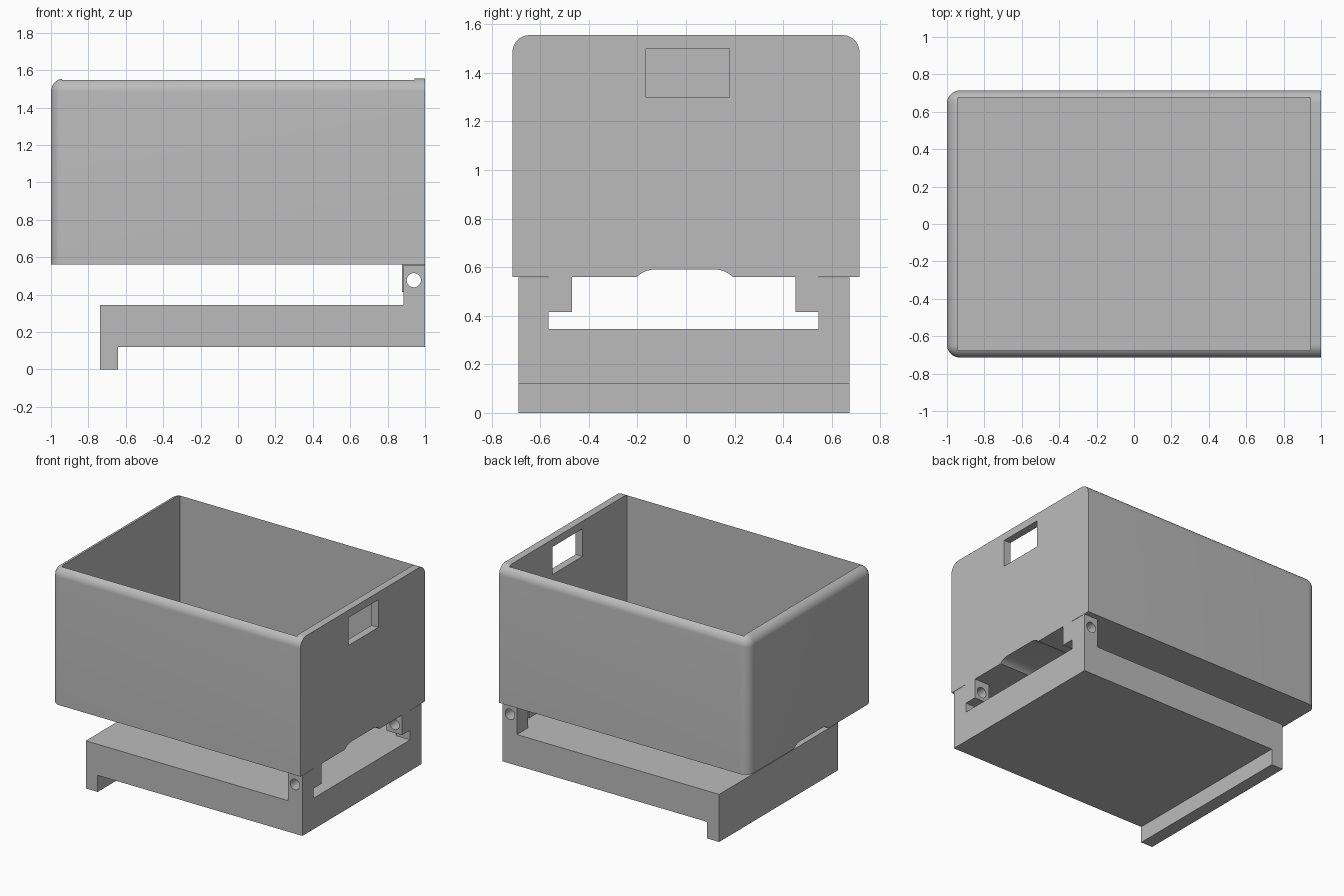
import bpy, bmesh, math
from mathutils import Matrix, Vector

cube = bpy.data.objects.get("Cube")
if cube:
    bpy.data.objects.remove(cube, do_unlink=True)

grey = bpy.data.materials.new("light grey plastic")
grey.use_nodes = True
grey.diffuse_color = (0.5, 0.5, 0.5, 1)
grey.node_tree.nodes["Principled BSDF"].inputs["Base Color"].default_value = (0.5, 0.5, 0.5, 1)


def finish(name, bm):
    bmesh.ops.recalc_face_normals(bm, faces=bm.faces)
    mesh = bpy.data.meshes.new(name)
    bm.to_mesh(mesh)
    bm.free()
    mesh.materials.append(grey)
    obj = bpy.data.objects.new(name, mesh)
    bpy.context.collection.objects.link(obj)
    return obj


def box_mesh(x, y, z):
    bm = bmesh.new()
    bmesh.ops.create_cube(bm, size=1)
    for v in bm.verts:
        v.co = Vector(r[0] if c < 0 else r[1] for c, r in zip(v.co, (x, y, z)))
    return bm


def box(name, x, y, z):
    return finish(name, box_mesh(x, y, z))


def prism(name, points, offset):
    """Extrude a closed outline of 3D points along the offset."""
    bm = bmesh.new()
    face = bm.faces.new([bm.verts.new(p) for p in points])
    new = bmesh.ops.extrude_face_region(bm, geom=[face])["geom"]
    bmesh.ops.translate(bm, vec=offset, verts=[g for g in new if isinstance(g, bmesh.types.BMVert)])
    return finish(name, bm)


def combine(target, tool, operation="DIFFERENCE"):
    """Apply a boolean and discard its tool."""
    tool.hide_render = True
    mod = target.modifiers.new("combine", "BOOLEAN")
    mod.operation, mod.solver, mod.object = operation, "EXACT", tool
    bpy.context.view_layer.objects.active = target
    bpy.ops.object.modifier_apply(modifier=mod.name)
    bpy.data.objects.remove(tool, do_unlink=True)


def drill(target):
    """Hinge pin hole running across the model."""
    bm = bmesh.new()
    bmesh.ops.create_cone(bm, cap_ends=True, segments=40, radius1=0.038, radius2=0.038, depth=2,
                          matrix=Matrix.Translation((0.94, 0, 0.477)) @ Matrix.Rotation(math.pi / 2, 4, "X"))
    combine(target, finish("pin_cutter", bm))


# Bin: the top and rear edges are rounded, the hinge end and bottom stay sharp
floor, top = 0.56, 1.555
bm = box_mesh((-1, 1), (-0.714, 0.714), (floor, top))


def rounded(edge):
    a, b = (v.co for v in edge.verts)
    mid = (a + b) / 2
    on_top = mid.z > top - 0.01 and mid.x < 0.9
    rear_corner = mid.x < -0.9 and abs(mid.y) > 0.7 and abs(a.z - b.z) > 0.1
    return on_top or rear_corner


bmesh.ops.bevel(bm, geom=[e for e in bm.edges if rounded(e)], offset=0.07,
                offset_type="OFFSET", segments=10, profile=0.5, affect="EDGES")
storage_bin = finish("storage_bin", bm)

# Inside of the bin and the window in the hinge end
combine(storage_bin, box("cavity_cutter", (-0.94, 0.945), (-0.676, 0.676), (floor + 0.06, 2)))
combine(storage_bin, box("window_cutter", (0.8, 1.2), (-0.165, 0.18), (1.3, 1.5)))

# Hinge lugs under the bin
for y in ((-0.565, -0.47), (0.45, 0.545)):
    combine(storage_bin, box("lug", (0.877, 1), y, (0.415, floor + 0.03)), "UNION")
drill(storage_bin)

# Shallow channel with curved shoulders along the underside
radius, height = 0.1, 0.03
sweep = math.acos(1 - height / radius)
outline = []
for side in (-1, 1):
    arc = []
    for i in range(9):
        t = sweep * i / 8
        arc.append((-1.2, -0.005 + side * (0.125 + radius * math.sin(t)),
                    floor + height - radius * (1 - math.cos(t))))
    outline += arc[::-1] if side < 0 else arc
outline += [(-1.2, outline[-1][1], 0.5), (-1.2, outline[0][1], 0.5)]
combine(storage_bin, prism("channel_cutter", outline, (2.4, 0, 0)))

# Base: slab with a rear lip below and hinge posts above
side_profile = [(-0.738, 0), (-0.642, 0), (-0.642, 0.12), (1, 0.12),
                (1, 0.558), (0.884, 0.558), (0.884, 0.345), (-0.738, 0.345)]
base = prism("base", [(x, -0.69, z) for x, z in side_profile], (0, 1.364, 0))
combine(base, box("post_gap_cutter", (0.8, 1.2), (-0.565, 0.545), (0.345, 0.8)))
drill(base)

# Smooth rounded surfaces, keep corners crisp
for obj in (storage_bin, base):
    bpy.ops.object.select_all(action="DESELECT")
    obj.select_set(True)
    bpy.context.view_layer.objects.active = obj
    bpy.ops.object.shade_smooth_by_angle(angle=math.radians(25))
